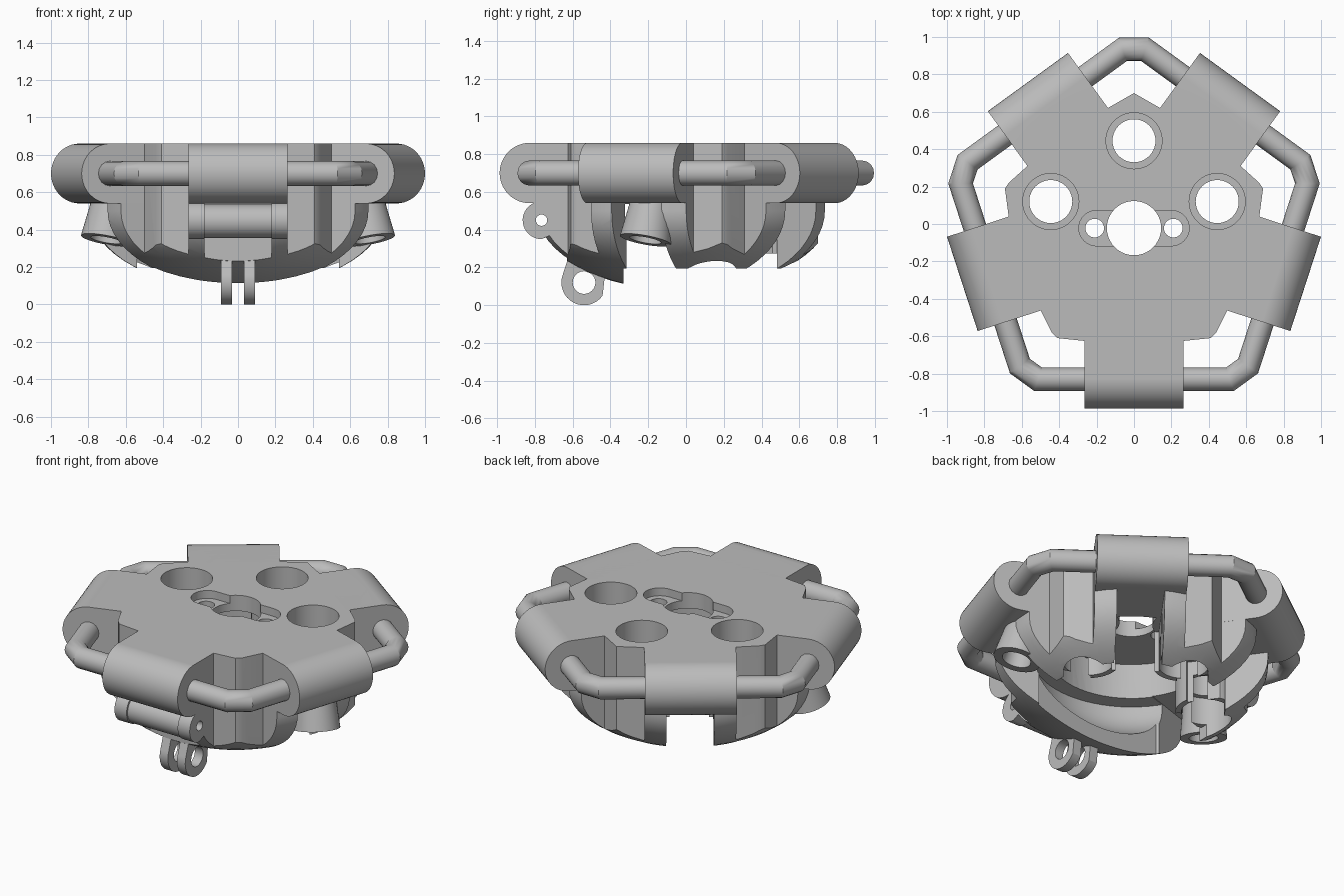
import bpy
import bmesh
from math import sin, cos, pi, radians
from mathutils import Matrix, Vector

if "Cube" in bpy.data.objects:
    bpy.data.objects.remove(bpy.data.objects["Cube"])

grey = bpy.data.materials.new("plain grey")
grey.use_nodes = True
grey.diffuse_color = (0.5, 0.5, 0.5, 1)
grey.node_tree.nodes["Principled BSDF"].inputs["Base Color"].default_value = grey.diffuse_color

CY = -0.022                  # centre of the five-way pattern
TOP, UNDER = 0.86, 0.54
ARMS = [radians(a) for a in (-90, -18, 54, 126, 198)]
HOLES = [(0, 0.445), (0.445, 0.12), (-0.445, 0.12)]
spent = []                   # used cutters, removed at the end


def finish(bm, name):
    bmesh.ops.recalc_face_normals(bm, faces=bm.faces)
    mesh = bpy.data.meshes.new(name)
    bm.to_mesh(mesh)
    bm.free()
    mesh.materials.append(grey)
    ob = bpy.data.objects.new(name, mesh)
    bpy.context.collection.objects.link(ob)
    return ob


def prism(name, pts, lo, hi, matrix=Matrix()):
    """Extrude a 2D outline from lo to hi along local z."""
    bm = bmesh.new()
    face = bm.faces.new([bm.verts.new((x, y, lo)) for x, y in pts])
    ext = bmesh.ops.extrude_face_region(bm, geom=[face])["geom"]
    bmesh.ops.translate(bm, vec=(0, 0, hi - lo), verts=[v for v in ext if isinstance(v, bmesh.types.BMVert)])
    bm.transform(matrix)
    return finish(bm, name)


def arc(cx, cy, r, a0=0, a1=360, n=40):
    steps = n if a1 - a0 == 360 else n + 1
    return [(cx + r * cos(radians(a0 + (a1 - a0) * i / n)),
             cy + r * sin(radians(a0 + (a1 - a0) * i / n))) for i in range(steps)]


def box(x0, x1, y0, y1):
    return [(x0, y0), (x1, y0), (x1, y1), (x0, y1)]


def bowl(name, radius, depth, top):
    """Solid of revolution: half ellipsoid below, straight wall above."""
    angles = [pi / 2 * i / 16 for i in range(17)]
    profile = [(radius * sin(t), 0.5 - depth * cos(t)) for t in angles] + [(radius, top), (0, top)]
    bm = bmesh.new()
    verts = [bm.verts.new((r, 0, z)) for r, z in profile]
    edges = [bm.edges.new(p) for p in zip(verts, verts[1:])]
    bmesh.ops.spin(bm, geom=verts + edges, cent=(0, 0, 0), axis=(0, 0, 1), angle=2 * pi, steps=64)
    bmesh.ops.remove_doubles(bm, verts=bm.verts, dist=1e-4)
    bm.transform(Matrix.Translation((0, CY, 0)))
    return finish(bm, name)


def group(name, parts):
    """Gather overlapping solids in one mesh."""
    bm = bmesh.new()
    for part in parts:
        bm.from_mesh(part.data)
    spent.extend(parts)
    return finish(bm, name)


def combine(target, tool, operation="DIFFERENCE"):
    mod = target.modifiers.new("cut", "BOOLEAN")
    mod.operation, mod.object, mod.solver, mod.use_self = operation, tool, "EXACT", True
    bpy.context.view_layer.update()
    bpy.context.view_layer.objects.active = target
    bpy.ops.object.modifier_apply(modifier=mod.name)
    spent.append(tool)


def spin(angle):
    return Matrix.Translation((0, CY, 0)) @ Matrix.Rotation(angle, 4, "Z")


# local x, y, z become world y, z, x
SIDEWAYS = Matrix(((0, 0, 1, 0), (1, 0, 0, 0), (0, 1, 0, 0), (0, 0, 0, 1)))

# Body: lobes between the arms, widened under each arm, trimmed to a bowl
lobes = [[(0.5, -0.46), (0.44, -0.58), (0.41, -0.61), (0.265, -0.625)],
         [(0.57, 0.31), (0.67, 0.22), (0.69, 0.19), (0.67, 0.04)],
         [(-0.14, 0.62), (0, 0.7), (0.14, 0.62)]]
lobes += [[(-x, y) for x, y in reversed(lobe)] for lobe in (lobes[1], lobes[0])]
outline = []
for lobe, a in zip(lobes, (ARMS[1], ARMS[2], ARMS[3], ARMS[4], ARMS[0])):
    pass_under = [spin(a) @ Vector((0.85, s * 0.265, 0)) for s in (-1, 1)]
    outline += list(reversed(lobe)) + [v.xy for v in pass_under]
body = prism("body", outline, 0, TOP)
combine(body, bowl("trim", 0.79, 0.42, 1), "INTERSECT")

# Hollow inside, open underneath at the rear, leaving sleeves round the bores
cavity = group("cavity", [
    bowl("hollow", 0.57, 0.34, 0.535),
    prism("chamber", arc(0, CY, 0.47, n=56), 0.45, 0.76),
    prism("opening", arc(0, CY, 0.54, -34.8, 214.8), -0.1, 0.515)])
combine(cavity, group("sleeves", [prism("sleeve", arc(x, y, 0.18), 0.275, 0.82) for x, y in HOLES]))

# Gaps between the legs, under the side and rear arms
cutters = [cavity]
for a in ARMS[1:]:
    cutters.append(prism("gap", box(0.3, 1, -0.138, 0.138), -0.1, UNDER, spin(a)))

# Bores, wider at both ends
for x, y in HOLES:
    for r, lo, hi in ((0.115, 0.4, 0.7), (0.15, 0.6, 1), (0.145, -0.1, 0.45)):
        cutters.append(prism("bore", arc(x, y, r), lo, hi))

# Pocket and pin hole for the front roller
cutters.append(prism("pocket", box(-0.18, 0.18, -1, -0.63), -0.1, UNDER))
cutters.append(prism("pin_hole", arc(-0.765, 0.45, 0.03), -0.3, 0.3, SIDEWAYS))

# Centre opening with its sunken slot and two screw holes
slot = arc(0.2, CY, 0.095, -90, 90, 16) + arc(-0.2, CY, 0.095, 90, 270, 16)
cutters.append(prism("slot", slot, 0.81, 1))
for x, r in ((0, 0.145), (0.21, 0.05), (-0.21, 0.05)):
    cutters.append(prism("hole", arc(x, CY, r), 0.6, 1))
combine(body, group("body_cutter", cutters))

# Five arms with a rounded outer end
arm_side = [(0.565, UNDER)] + arc(0.805, 0.7, 0.16, -90, 90, 24) + [(0.565, TOP)]
upright = Matrix(((1, 0, 0, 0), (0, 0, 1, 0), (0, 1, 0, 0), (0, 0, 0, 1)))
for i, a in enumerate(ARMS):
    prism(f"arm_{i + 1}", arm_side, -0.265, 0.265, spin(a) @ upright)

# Bent ring rod through all arms
curve = bpy.data.curves.new("ring_rod", "CURVE")
curve.dimensions = "3D"
curve.bevel_depth, curve.bevel_resolution = 0.066, 6
line = curve.splines.new("POLY")
line.points.add(9)
corners = [spin(a) @ Vector((0.808, s * 0.513, 0.7)) for a in ARMS for s in (-1, 1)]
for p, co in zip(line.points, corners):
    p.co = (*co, 1)
line.use_cyclic_u = True
rod = bpy.data.objects.new("ring_rod", curve)
bpy.context.collection.objects.link(rod)
curve.materials.append(grey)
bpy.context.view_layer.objects.active = rod
rod.select_set(True)
bpy.ops.object.convert(target="MESH")
rod.select_set(False)

# Front hinge: two cheeks and a roller
cheek = [(-0.6, 0.56), (-0.67, 0.56), (-0.68, 0.53)] + arc(-0.765, 0.45, 0.1, 60, 270, 20) \
    + [(-0.72, 0.37), (-0.66, 0.3), (-0.6, 0.26)]
for side, x in (("left", 0.18), ("right", -0.265)):
    ob = prism(f"hinge_cheek_{side}", cheek, x, x + 0.085, SIDEWAYS)
    combine(ob, prism("pin_hole", arc(-0.765, 0.45, 0.03), -1, 1, SIDEWAYS))
roller = prism("hinge_roller", arc(-0.765, 0.445, 0.09), -0.185, 0.185, SIDEWAYS)
combine(roller, prism("pin_hole", arc(-0.765, 0.45, 0.03), -1, 1, SIDEWAYS))

# Pair of eyelets under the front
eyelet = [(-0.42, 0.24), (-0.62, 0.26)] + arc(-0.54, 0.12, 0.12, 160, 325, 24)
for side, x in (("left", 0.032), ("right", -0.09)):
    ob = prism(f"eyelet_{side}", eyelet, x, x + 0.058, SIDEWAYS)
    combine(ob, prism("eye", arc(-0.54, 0.12, 0.06), -1, 1, SIDEWAYS))

# Tilted flared tubes under the side arms
for side, s in (("left", 1), ("right", -1)):
    start, end = Vector((s * 0.66, -0.17, 0.59)), Vector((s * 0.705, -0.215, 0.345))
    axis = end - start
    place = Matrix.Translation((start + end) / 2) @ axis.to_track_quat("Z", "Y").to_matrix().to_4x4()
    parts = []
    for r0, r1, length in ((0.11, 0.137, axis.length), (0.075, 0.085, axis.length + 0.02)):
        bm = bmesh.new()
        bmesh.ops.create_cone(bm, cap_ends=True, segments=40, radius1=r0, radius2=r1, depth=length, matrix=place)
        parts.append(finish(bm, f"side_tube_{side}"))
    combine(*parts)

for ob in spent:
    bpy.data.objects.remove(ob)

# Smooth the round surfaces, keep hard edges and clean flats
for ob in bpy.context.collection.objects:
    if ob.type == "MESH" and grey.name in ob.data.materials:
        bpy.context.view_layer.objects.active = ob
        ob.select_set(True)
        bpy.ops.object.shade_smooth_by_angle(angle=radians(30))
        ob.select_set(False)
        ob.modifiers.new("clean_flats", "WEIGHTED_NORMAL").keep_sharp = True
